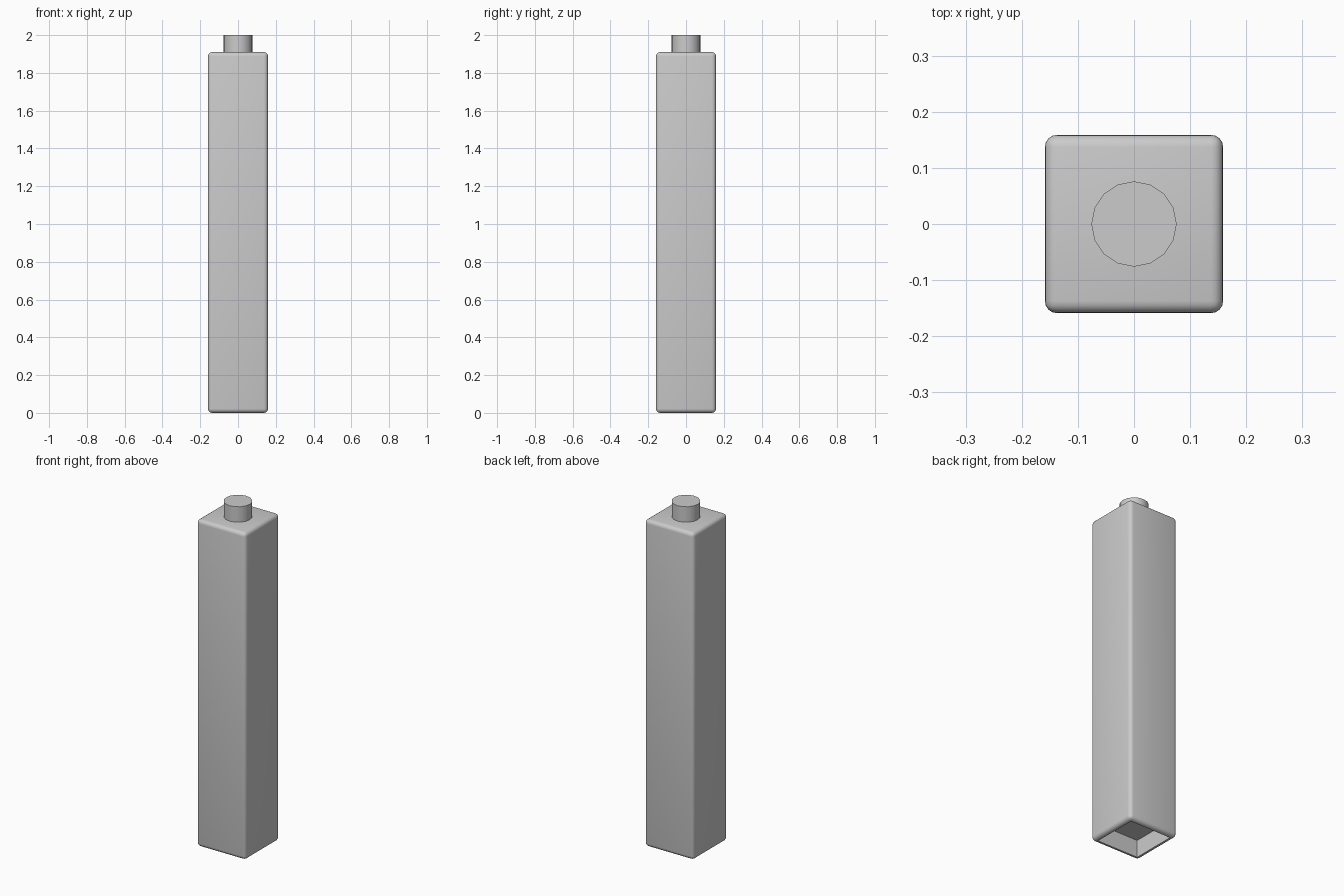
import bpy, bmesh
from mathutils import Vector

if "Cube" in bpy.data.objects:
    bpy.data.objects.remove(bpy.data.objects["Cube"])

HALF, TOP, BEVEL = 0.159, 1.91, 0.022
SOCKET_HALF, SOCKET_DEPTH = 0.13, 0.10


def finish(name, bm, angle):
    mesh = bpy.data.meshes.new(name)
    bm.to_mesh(mesh)
    bm.free()
    obj = bpy.data.objects.new(name, mesh)
    bpy.context.collection.objects.link(obj)
    bpy.ops.object.select_all(action='DESELECT')
    obj.select_set(True)
    bpy.context.view_layer.objects.active = obj
    bpy.ops.object.shade_smooth_by_angle(angle=angle)
    return obj


# Square post with rounded edges
bm = bmesh.new()
bmesh.ops.create_cube(bm, size=1)
bmesh.ops.scale(bm, vec=(2 * HALF, 2 * HALF, TOP), verts=bm.verts)
bmesh.ops.translate(bm, vec=(0, 0, TOP / 2), verts=bm.verts)
bmesh.ops.bevel(bm, geom=bm.edges[:], offset=BEVEL, segments=4,
                profile=0.5, affect='EDGES')

# Square socket sunk into the underside
bottom = max((f for f in bm.faces if f.normal.z < -0.99), key=lambda f: f.calc_area())
bmesh.ops.inset_region(bm, faces=[bottom], thickness=HALF - BEVEL - SOCKET_HALF)
ceiling = bmesh.ops.extrude_discrete_faces(bm, faces=[bottom])["faces"][0]
bmesh.ops.translate(bm, vec=(0, 0, SOCKET_DEPTH), verts=ceiling.verts)
bmesh.ops.recalc_face_normals(bm, faces=bm.faces)
finish("post", bm, 0.6)

# Round peg on top
bm = bmesh.new()
bmesh.ops.create_cone(bm, cap_ends=True, segments=16, radius1=0.076,
                      radius2=0.076, depth=2.0 - TOP)
bmesh.ops.translate(bm, vec=(0, 0, (2.0 + TOP) / 2), verts=bm.verts)
finish("top_peg", bm, 0.6)
